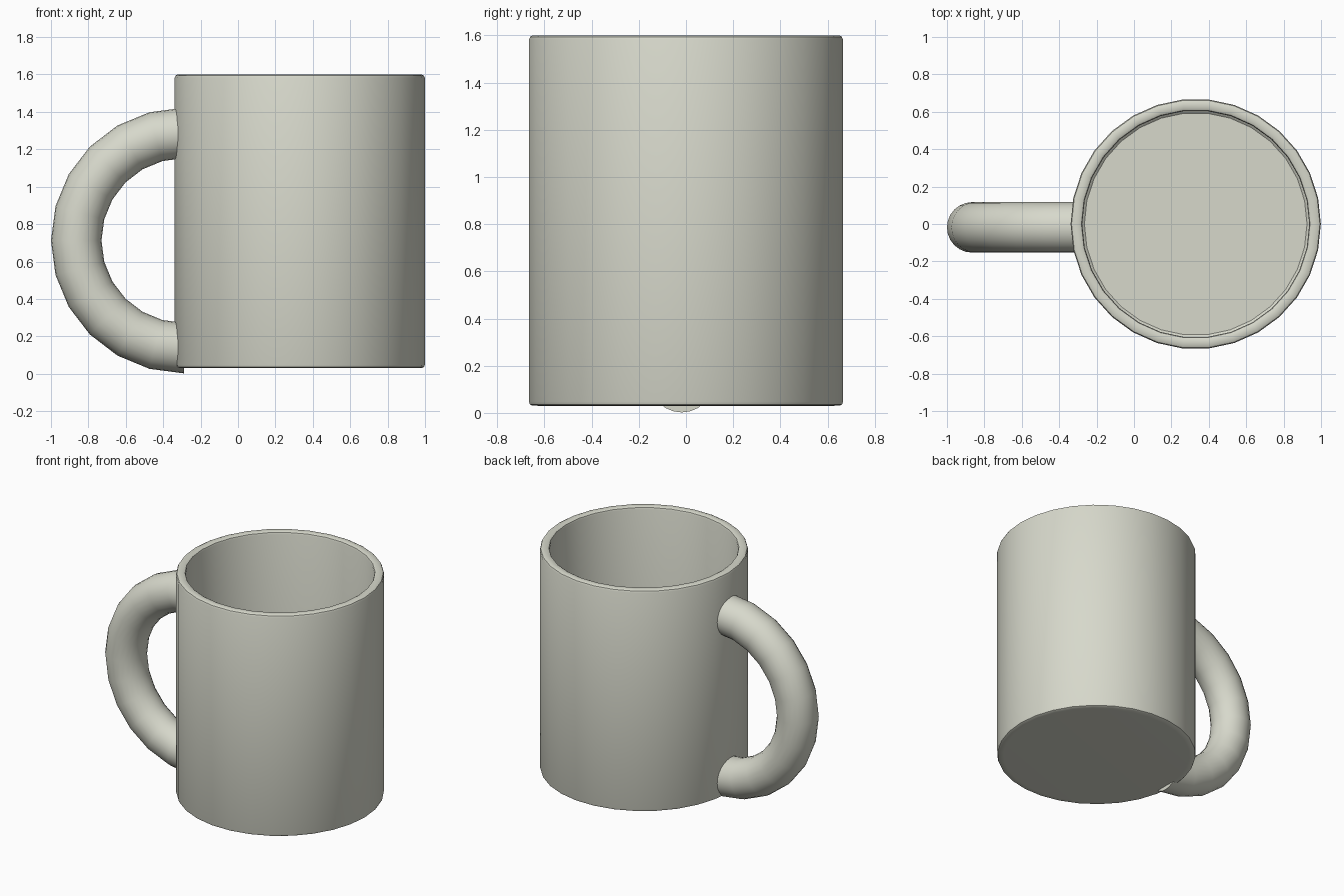
import bpy
import bmesh
import math

if "Cube" in bpy.data.objects:
    bpy.data.objects.remove(bpy.data.objects["Cube"])

glaze = bpy.data.materials.new("warm_grey_glaze")
glaze.diffuse_color = (0.68, 0.69, 0.60, 1.0)
glaze.use_nodes = True
glaze.node_tree.nodes["Principled BSDF"].inputs["Base Color"].default_value = glaze.diffuse_color


def finish(name, bm):
    """Turn a bmesh into a smooth-shaded, coloured object."""
    bmesh.ops.recalc_face_normals(bm, faces=bm.faces)
    mesh = bpy.data.meshes.new(name)
    bm.to_mesh(mesh)
    bm.free()
    mesh.materials.append(glaze)
    obj = bpy.data.objects.new(name, mesh)
    bpy.context.collection.objects.link(obj)
    bpy.ops.object.select_all(action='DESELECT')
    obj.select_set(True)
    bpy.context.view_layer.objects.active = obj
    bpy.ops.object.shade_smooth_by_angle(angle=math.radians(35))
    return obj


def loft(name, rings):
    """Skin closed rings of points and cap both ends."""
    bm = bmesh.new()
    loops = [[bm.verts.new(p) for p in ring] for ring in rings]
    n = len(loops[0])
    for a, b in zip(loops, loops[1:]):
        for i in range(n):
            j = (i + 1) % n
            bm.faces.new((a[i], a[j], b[j], b[i]))
    bm.faces.new(loops[0])
    bm.faces.new(loops[-1])
    return finish(name, bm)


# Mug body: turned profile (radius, height), underside -> rim -> inner floor
SIDES = 30
profile = [(0.625, 0.03), (0.655, 0.031), (0.665, 0.036), (0.669, 0.048),
           (0.669, 1.582), (0.664, 1.594), (0.652, 1.60),
           (0.622, 1.60), (0.611, 1.594), (0.607, 1.582),
           (0.607, 0.10), (0.595, 0.09)]
angles = [2 * math.pi * i / SIDES for i in range(SIDES)]
loft("mug_body", [[(0.33 + r * math.cos(a), r * math.sin(a), z)
                   for a in angles] for r, z in profile])

# Handle: half ring of round tube, ends buried in the wall
STEPS, TUBE_SIDES = 12, 24
CX, CY, CZ, RING, TUBE = -0.29, -0.018, 0.712, 0.575, 0.135
rings = []
for s in range(STEPS + 1):
    t = math.pi / 2 + math.pi * s / STEPS
    ring = []
    for k in range(TUBE_SIDES):
        u = 2 * math.pi * k / TUBE_SIDES
        d = RING + TUBE * math.cos(u)
        ring.append((CX + d * math.cos(t), CY + TUBE * math.sin(u),
                     CZ + d * math.sin(t)))
    rings.append(ring)
loft("handle", rings)
